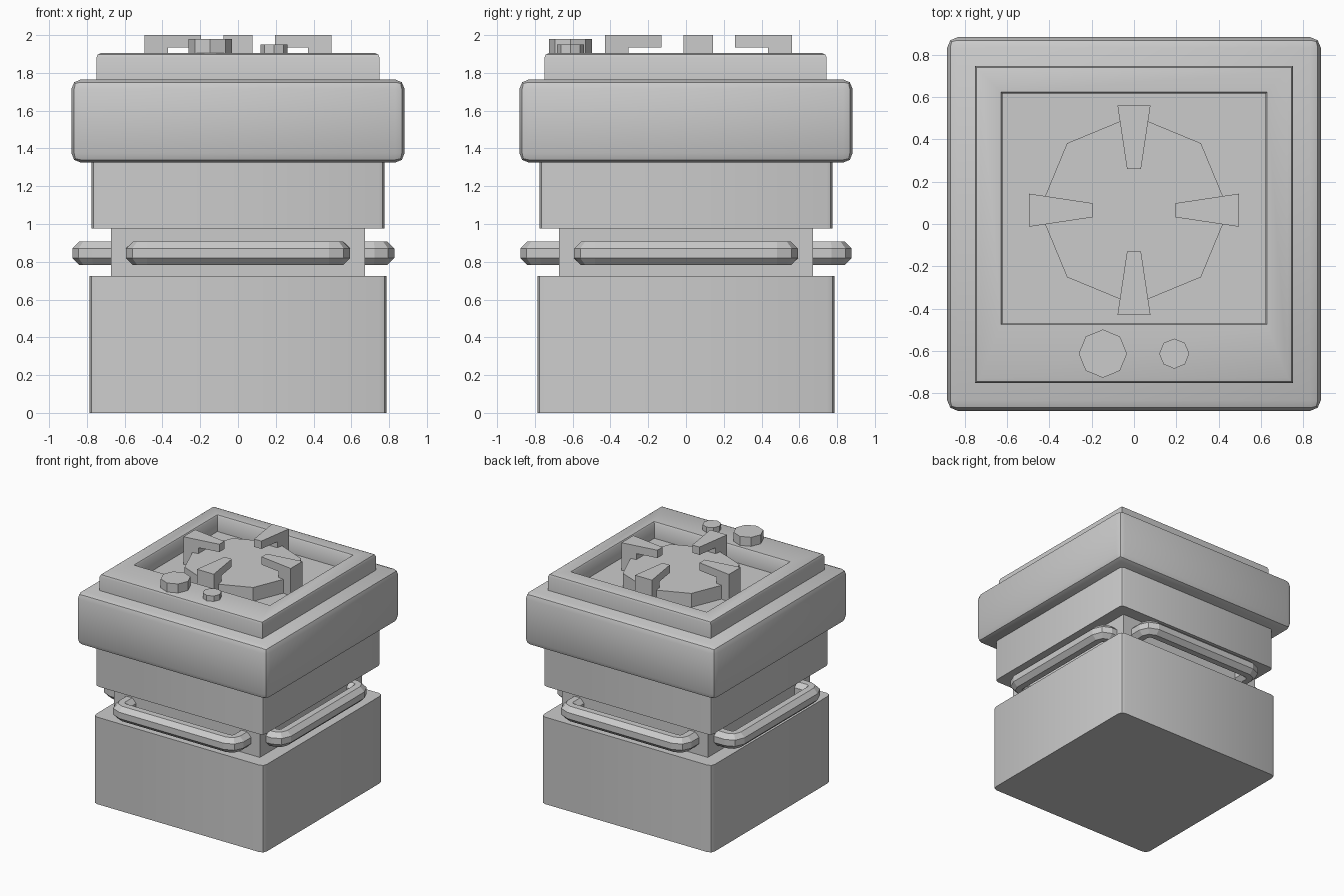
import bpy, bmesh, math
from mathutils import Matrix, Vector

if "Cube" in bpy.data.objects:
    bpy.data.objects.remove(bpy.data.objects["Cube"])


def finish(bm, name, smooth=False):
    bmesh.ops.recalc_face_normals(bm, faces=bm.faces[:])
    me = bpy.data.meshes.new(name)
    bm.to_mesh(me)
    bm.free()
    ob = bpy.data.objects.new(name, me)
    bpy.context.collection.objects.link(ob)
    if smooth:
        bpy.ops.object.select_all(action='DESELECT')
        ob.select_set(True)
        bpy.context.view_layer.objects.active = ob
        bpy.ops.object.shade_smooth_by_angle(angle=math.radians(40))
    return ob


def block(name, half, z0, z1, bevel=0, vertical_only=True):
    bm = bmesh.new()
    bmesh.ops.create_cube(bm, size=1)
    for v in bm.verts:
        v.co = (v.co.x * 2 * half, v.co.y * 2 * half, z0 if v.co.z < 0 else z1)
    if bevel:
        edges = [e for e in bm.edges if not vertical_only
                 or abs(e.verts[0].co.z - e.verts[1].co.z) > 0.01]
        bmesh.ops.bevel(bm, geom=edges, offset=bevel, segments=2,
                        profile=0.5, affect='EDGES')
    return finish(bm, name, bevel > 0)


def loft(name, rings):
    # Rectangular rings: half width, front y, back y, height
    bm = bmesh.new()
    loops = [[bm.verts.new(p) for p in
              ((-x, y0, z), (x, y0, z), (x, y1, z), (-x, y1, z))]
             for x, y0, y1, z in rings]
    for a, b in zip(loops, loops[1:]):
        for i in range(4):
            j = (i + 1) % 4
            bm.faces.new((a[i], a[j], b[j], b[i]))
    bm.faces.new(loops[0])
    bm.faces.new(loops[-1])
    return finish(bm, name, True)


def cylinder(name, x, y, r, z0, z1, sides=8):
    bm = bmesh.new()
    bmesh.ops.create_cone(bm, cap_ends=True, segments=sides, radius1=r, radius2=r,
                          depth=z1 - z0,
                          matrix=Matrix.Translation((x, y, (z0 + z1) / 2)))
    # Put a corner on the x axis
    return finish(bm, name)


def prong(name, angle, centre):
    # L-shaped profile, narrowing towards the burner centre
    profile = [(0.495, 1.76), (0.495, 2.0), (0.195, 2.0), (0.195, 1.935),
               (0.37, 1.935), (0.37, 1.76)]
    bm = bmesh.new()
    sides = []
    for s in (-1, 1):
        sides.append([bm.verts.new((r, s * (0.033 + (r - 0.195) * 0.15), z))
                      for r, z in profile])
    n = len(profile)
    bm.faces.new(sides[0])
    bm.faces.new(sides[1])
    for i in range(n):
        j = (i + 1) % n
        bm.faces.new((sides[0][i], sides[0][j], sides[1][j], sides[1][i]))
    bm.transform(Matrix.Translation(centre) @ Matrix.Rotation(angle, 4, 'Z'))
    return finish(bm, name)


def handle(name, angle, reach):
    # Octagonal bar swept along a U-shaped path with mitred bends
    r, hw, b = 0.065, 0.53, 0.05
    y = -(reach - r)
    half = [(hw, -0.64), (hw, y + b), (hw - 0.015, y + 0.015), (hw - b, y)]
    path = [Vector((-x, q, 0.845)) for x, q in half] + \
           [Vector((x, q, 0.845)) for x, q in reversed(half)]
    bm = bmesh.new()
    rings = []
    for i, p in enumerate(path):
        t = (path[min(i + 1, len(path) - 1)] - path[max(i - 1, 0)]).normalized()
        side = Vector((t.y, -t.x, 0))
        ring = []
        for k in range(8):
            a = math.pi / 8 + k * math.pi / 4
            ring.append(bm.verts.new(p + (side * math.cos(a) + Vector((0, 0, 1)) * math.sin(a)) * r * 1.04))
        rings.append(ring)
    for a, c in zip(rings, rings[1:]):
        for k in range(8):
            m = (k + 1) % 8
            bm.faces.new((a[k], a[m], c[m], c[k]))
    bm.faces.new(rings[0])
    bm.faces.new(rings[-1])
    bm.transform(Matrix.Rotation(angle, 4, 'Z'))
    return finish(bm, name)


# Stacked body
block("base_block", 0.787, 0.0, 0.725, 0.04)
block("neck", 0.673, 0.71, 0.985)
block("upper_block", 0.775, 0.975, 1.34, 0.03)
block("top_collar", 0.882, 1.325, 1.765, 0.05, vertical_only=False)

# Cooktop tray with a recess set towards the back
loft("cooktop_tray", [
    (0.75, -0.75, 0.745, 1.74), (0.75, -0.75, 0.745, 1.88),
    (0.743, -0.743, 0.738, 1.897), (0.725, -0.725, 0.72, 1.905),
    (0.627, -0.475, 0.622, 1.905), (0.62, -0.468, 0.615, 1.895),
    (0.62, -0.468, 0.615, 1.77)])

# Burner and its pan supports
centre = Vector((0, 0.065, 0))
cylinder("burner_disc", 0, centre.y, 0.447, 1.76, 1.885)
for i in range(4):
    prong(f"pan_support_{i + 1}", i * math.pi / 2, centre)

# Control knobs
cylinder("large_knob", -0.147, -0.612, 0.114, 1.89, 1.98)
cylinder("small_knob", 0.19, -0.612, 0.071, 1.89, 1.95)

# Handles on the four sides
for i, (side, reach) in enumerate((("front", 0.88), ("right", 0.83),
                                   ("back", 0.88), ("left", 0.88))):
    handle(f"{side}_handle", i * math.pi / 2, reach)
